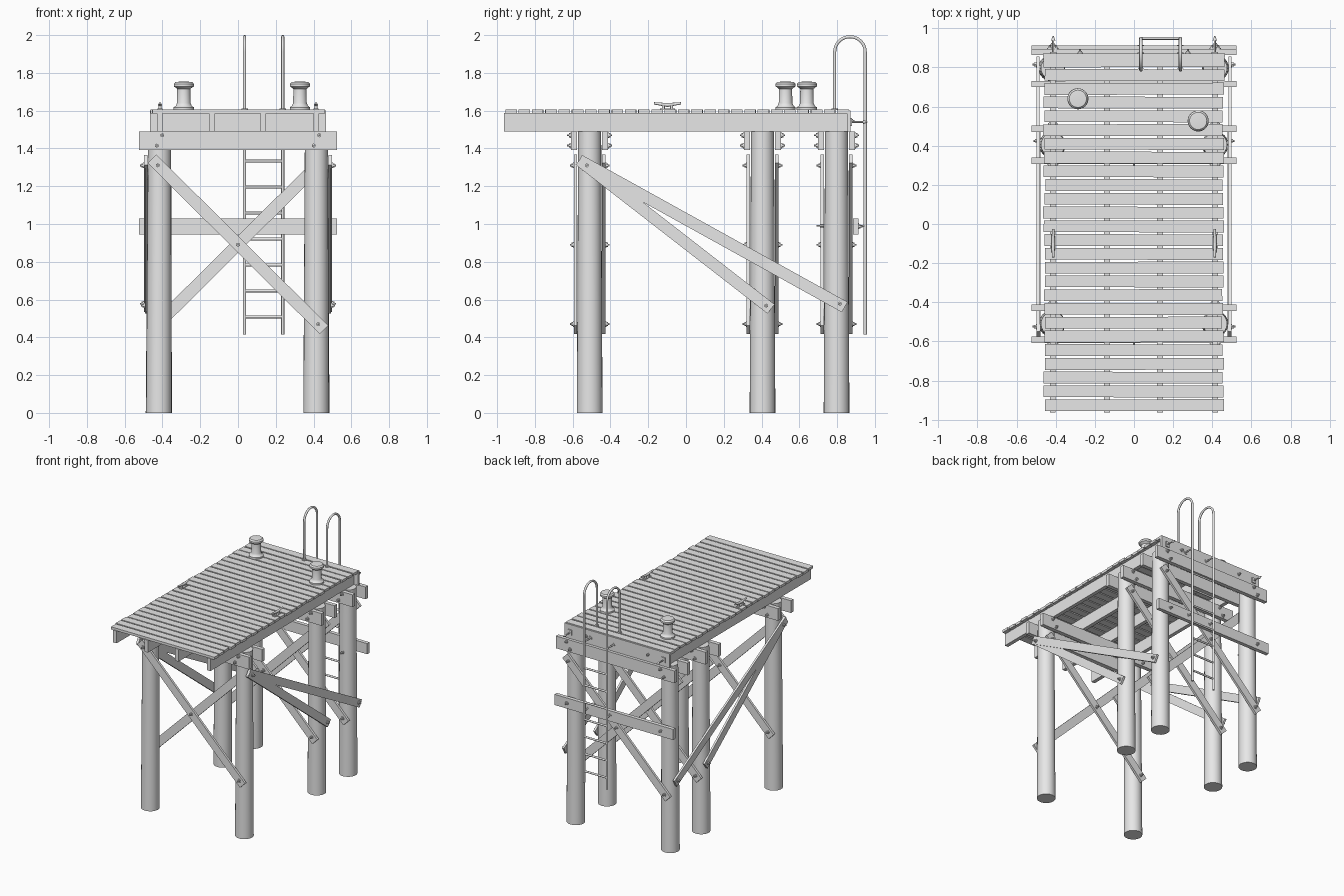
import bpy, bmesh, math, random
from mathutils import Vector, Matrix

if "Cube" in bpy.data.objects:
    bpy.data.objects.remove(bpy.data.objects["Cube"])

random.seed(4)
grey = bpy.data.materials.new("weathered_grey")
grey.diffuse_color = (0.8, 0.8, 0.8, 1)
grey.use_nodes = True
grey.node_tree.nodes["Principled BSDF"].inputs["Base Color"].default_value = grey.diffuse_color


def finish(name, bm, smooth=False):
    me = bpy.data.meshes.new(name)
    bmesh.ops.recalc_face_normals(bm, faces=bm.faces)
    bm.to_mesh(me)
    bm.free()
    me.materials.append(grey)
    ob = bpy.data.objects.new(name, me)
    bpy.context.collection.objects.link(ob)
    if smooth:
        bpy.ops.object.select_all(action='DESELECT')
        ob.select_set(True)
        bpy.context.view_layer.objects.active = ob
        bpy.ops.object.shade_smooth_by_angle(angle=math.radians(40))
    return ob


def add_box(bm, lo, hi, turn=0):
    lo, hi = Vector(lo), Vector(hi)
    m = (Matrix.Translation((lo + hi) / 2) @ Matrix.Rotation(turn, 4, 'Z')
         @ Matrix.Diagonal((*(hi - lo), 1)))
    bmesh.ops.create_cube(bm, size=1, matrix=m)


def add_board(bm, p, q, width, thick, normal):
    # flat board from p to q, its broad face along the normal
    p, q, n = Vector(p), Vector(q), Vector(normal)
    d = (q - p).normalized()
    rot = Matrix((d, n.cross(d), n)).transposed().to_4x4()
    m = Matrix.Translation((p + q) / 2) @ rot @ Matrix.Diagonal(((q - p).length, width, thick, 1))
    bmesh.ops.create_cube(bm, size=1, matrix=m)


def add_rod(bm, p, q, r1, r2=None, seg=12):
    p, q = Vector(p), Vector(q)
    d = q - p
    m = Matrix.Translation((p + q) / 2) @ d.to_track_quat('Z', 'Y').to_matrix().to_4x4()
    bmesh.ops.create_cone(bm, cap_ends=True, segments=seg, radius1=r1,
                          radius2=r1 if r2 is None else r2, depth=d.length, matrix=m)


def add_bolt(bm, p, direction, size=0.011, length=0.016):
    # washer, hexagonal head and rod tip
    p, d = Vector(p), Vector(direction)
    add_rod(bm, p, p + d * 0.004, size * 1.3)
    add_rod(bm, p, p + d * length * 0.75, size, seg=6)
    add_rod(bm, p, p + d * length * 1.3, size * 0.45, seg=8)


def lathe(name, profile, x, y, seg=32):
    bm = bmesh.new()
    vs = [bm.verts.new((x + r, y, z)) for r, z in profile]
    es = [bm.edges.new(e) for e in zip(vs, vs[1:])]
    bmesh.ops.spin(bm, geom=vs + es, cent=(x, y, 0), axis=(0, 0, 1),
                   angle=2 * math.pi, steps=seg, use_duplicate=False)
    bmesh.ops.remove_doubles(bm, verts=bm.verts, dist=1e-5)
    return finish(name, bm, True)


rows = (-0.51, 0.405, 0.797)
bolts = bmesh.new()

# round piles, slightly tapered
for i, y in enumerate(rows):
    for side in (-1, 1):
        bm = bmesh.new()
        j = random.uniform(-0.004, 0.004)
        add_rod(bm, (side * 0.417 + j, y, 0), (side * 0.415, y, 1.49), 0.068, 0.061, 24)
        finish(f"pile_{i}_{'left' if side < 0 else 'right'}", bm, True)

# paired cap beams and crossed braces on each row of piles
caps, braces = bmesh.new(), bmesh.new()
for y in rows:
    for f in (-1, 1):
        yc = y + f * 0.082
        add_box(caps, (-0.525, yc - 0.016, 1.392), (0.525, yc + 0.016, 1.49))
        yb = y + f * 0.075
        add_board(braces, (0.455 * f, yb, 1.345), (-0.455 * f, yb, 0.44), 0.064, 0.018, (0, 1, 0))
        for bx, bz in ((0.425, 1.31), (0, 0.89), (-0.425, 0.47)):
            add_bolt(bolts, (bx * f, yb + f * 0.009, bz), (0, f, 0))
        for bx, bz in ((-0.4, 1.47), (-0.43, 1.415), (0.43, 1.47), (0.4, 1.415)):
            add_bolt(bolts, (bx, yc + f * 0.016, bz), (0, f, 0))
finish("cap_beams", caps)
finish("cross_braces", braces)

# diagonal braces along both sides
bm = bmesh.new()
for s in (-1, 1):
    for x, end in ((0.485, (0.45, 0.55)), (0.490, (0.84, 0.56))):
        add_board(bm, (s * x, -0.565, 1.338), (s * x, *end), 0.062, 0.016, (1, 0, 0))
        add_bolt(bolts, (s * (x + 0.008), end[0] - 0.025, end[1] + 0.018), (s, 0, 0))
    add_bolt(bolts, (s * 0.498, -0.525, 1.31), (s, 0, 0))
finish("side_braces", bm)

# stringers under the deck
bm = bmesh.new()
for x in (-0.415, -0.138, 0.133, 0.415):
    add_box(bm, (x - 0.015, -0.963, 1.49), (x + 0.015, 0.86, 1.588))
finish("stringers", bm)

# end fascia and lower rear rail
bm = bmesh.new()
add_box(bm, (-0.465, 0.852, 1.49), (0.465, 0.872, 1.602))
finish("fascia_board", bm)
bm = bmesh.new()
add_box(bm, (-0.525, 0.883, 0.945), (0.525, 0.913, 1.03))
finish("rear_rail", bm)
for s in (-1, 1):
    add_bolt(bolts, (s * 0.415, 0.913, 0.987), (0, 1, 0))
    add_bolt(bolts, (s * 0.415, rows[2] - 0.066, 0.99), (0, -1, 0), 0.009, 0.03)
    add_bolt(bolts, (s * 0.275, 0.872, 1.545), (0, 1, 0))
finish("bolts", bolts)

# deck planks with uneven ends
bm = bmesh.new()
for i in range(26):
    y = -0.926 + i * 0.0703
    a, b = random.uniform(-0.006, 0.006), random.uniform(-0.006, 0.006)
    add_box(bm, (-0.459 + a, y - 0.03, 1.586), (0.456 + b, y + 0.03, 1.606),
            random.uniform(-0.003, 0.003))
finish("deck_planks", bm)

# bollards
for name, x, y in (("bollard_left", -0.287, 0.64), ("bollard_right", 0.328, 0.527)):
    lathe(name, [(0, 1.604), (0.054, 1.604), (0.054, 1.618), (0.043, 1.624), (0.036, 1.64),
                 (0.035, 1.715), (0.043, 1.722), (0.053, 1.728), (0.053, 1.742),
                 (0.044, 1.752), (0, 1.755)], x, y)

# horn cleats near the deck edges
for s in (-1, 1):
    bm = bmesh.new()
    x, y = s * 0.413, -0.098
    add_box(bm, (x - 0.012, y - 0.04, 1.605), (x + 0.012, y + 0.04, 1.611))
    for f in (-1, 1):
        add_rod(bm, (x, y + f * 0.022, 1.608), (x, y + f * 0.022, 1.63), 0.008)
        add_rod(bm, (x, y, 1.63), (x, y + f * 0.072, 1.639), 0.010, 0.006)
    finish("cleat_left" if s < 0 else "cleat_right", bm, True)

# mooring hooks on the rear fascia
bm = bmesh.new()
for s in (-1, 1):
    x = s * 0.413
    add_box(bm, (x - 0.016, 0.87, 1.52), (x + 0.016, 0.88, 1.562))
    add_rod(bm, (x, 0.878, 1.54), (x, 0.945, 1.54), 0.005)
    add_rod(bm, (x, 0.938, 1.54), (x, 0.96, 1.54), 0.011, 0.003)
finish("mooring_hooks", bm, True)

# ladder rails with hooped handles
for name, x in (("ladder_rail_left", 0.035), ("ladder_rail_right", 0.237)):
    cu = bpy.data.curves.new(name, 'CURVE')
    cu.dimensions = '3D'
    cu.bevel_depth = 0.0085
    cu.bevel_resolution = 3
    cu.use_fill_caps = True
    pts = [(x, 0.949, 0.415)]
    for k in range(17):
        t = math.pi * k / 16
        pts.append((x, 0.868 + 0.081 * math.cos(t), 1.9105 + 0.081 * math.sin(t)))
    pts.append((x, 0.787, 1.604))
    sp = cu.splines.new('POLY')
    sp.points.add(len(pts) - 1)
    for p, co in zip(sp.points, pts):
        p.co = (*co, 1)
    sp.use_smooth = True
    cu.materials.append(grey)
    bpy.context.collection.objects.link(bpy.data.objects.new(name, cu))

# ladder rungs
bm = bmesh.new()
for i in range(7):
    z = 0.508 + i * 0.1375
    add_rod(bm, (0.035, 0.949, z), (0.237, 0.949, z), 0.0075)
finish("ladder_rungs", bm, True)

# ladder brackets and handle foot flanges
bm = bmesh.new()
for x in (0.035, 0.237):
    for y0, z in ((0.91, 0.99), (0.87, 1.54)):
        add_rod(bm, (x, y0, z), (x, 0.949, z), 0.006)
        add_rod(bm, (x, y0, z), (x, y0 + 0.006, z), 0.016)
    add_rod(bm, (x, 0.787, 1.604), (x, 0.787, 1.611), 0.017, seg=16)
finish("ladder_brackets", bm, True)
